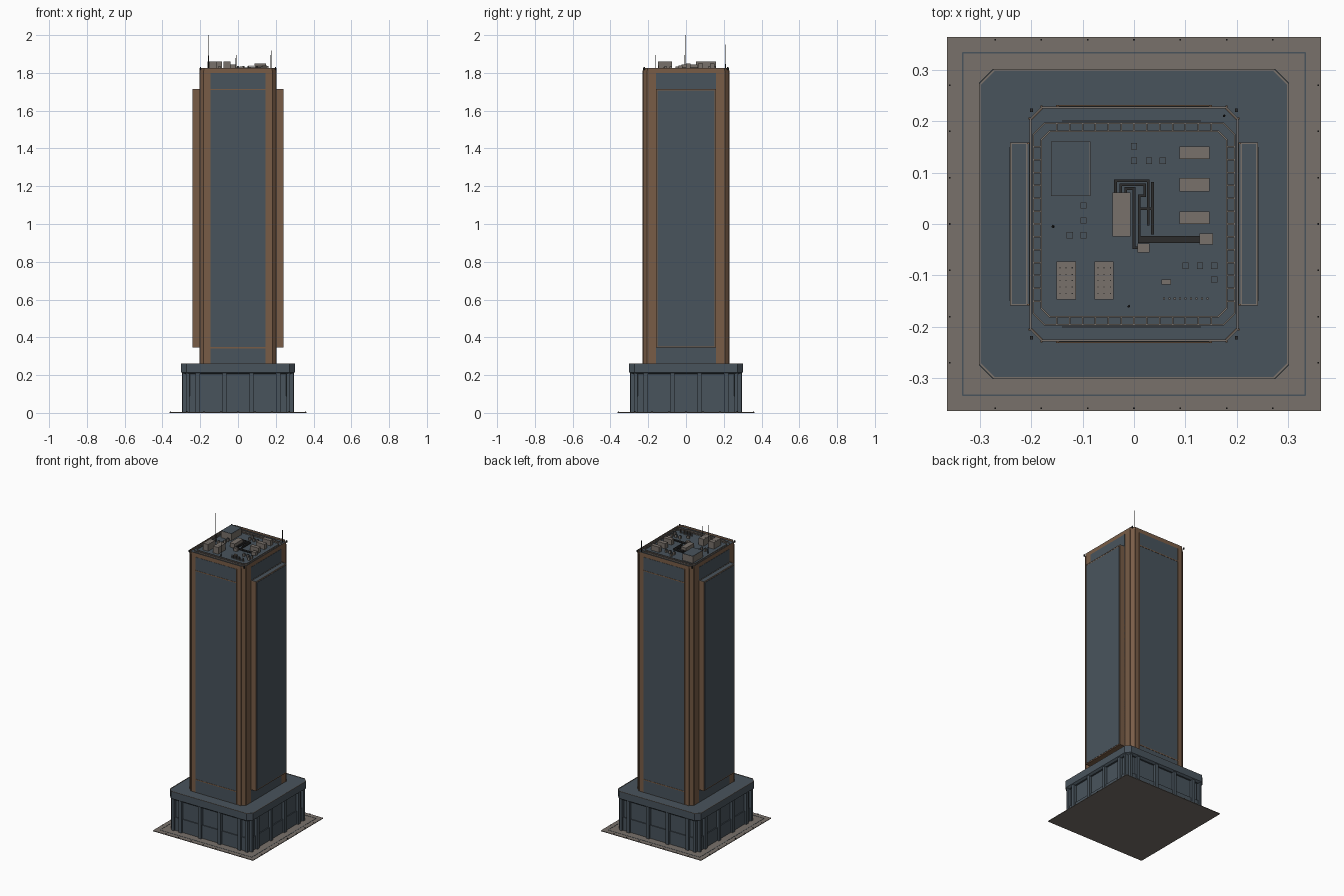
import bpy, bmesh, math
from mathutils import Vector

if "Cube" in bpy.data.objects:
    bpy.data.objects.remove(bpy.data.objects["Cube"])


def material(name, rgb):
    m = bpy.data.materials.new(name)
    m.diffuse_color = (*rgb, 1)
    m.use_nodes = True
    m.node_tree.nodes["Principled BSDF"].inputs["Base Color"].default_value = m.diffuse_color
    return m


BLUE = material("slate_blue", (0.066, 0.088, 0.108))
BROWN = material("bronze_brown", (0.19, 0.108, 0.062))
GREY = material("warm_grey", (0.19, 0.165, 0.145))
DARK = material("dark_metal", (0.025, 0.025, 0.025))


def finish(name, bm, mat):
    bmesh.ops.recalc_face_normals(bm, faces=bm.faces)
    me = bpy.data.meshes.new(name)
    bm.to_mesh(me)
    bm.free()
    me.materials.append(mat)
    ob = bpy.data.objects.new(name, me)
    bpy.context.collection.objects.link(ob)
    return ob


def boxes(name, mat, items):
    """One object from boxes given as (x0, x1, y0, y1, z0, z1)."""
    bm = bmesh.new()
    for x0, x1, y0, y1, z0, z1 in items:
        vs = bmesh.ops.create_cube(bm, size=1)["verts"]
        for v in vs:
            v.co = Vector(((x0 + x1) / 2 + v.co.x * (x1 - x0),
                           (y0 + y1) / 2 + v.co.y * (y1 - y0),
                           (z0 + z1) / 2 + v.co.z * (z1 - z0)))
    return finish(name, bm, mat)


def octagon(a, b, c):
    return [(a, c - b), (a, b - c), (a - c, b), (c - a, b),
            (-a, b - c), (-a, c - b), (c - a, -b), (a - c, -b)]


def prism(name, mat, a, b, c, z0, z1, a1=None, b1=None):
    """Box with chamfered corners, optionally flaring towards the top."""
    bm = bmesh.new()
    lo = [bm.verts.new((x, y, z0)) for x, y in octagon(a, b, c)]
    hi = [bm.verts.new((x, y, z1)) for x, y in octagon(a1 or a, b1 or b, c)]
    bm.faces.new(lo)
    bm.faces.new(hi)
    for i in range(8):
        j = (i + 1) % 8
        bm.faces.new((lo[i], lo[j], hi[j], hi[i]))
    return finish(name, bm, mat)


def ring(name, mat, a, b, c, w, z0, z1):
    """Chamfered rectangular rim of width w."""
    bm = bmesh.new()
    loops = []
    for d, z in ((0, z0), (0, z1), (w, z1), (w, z0)):
        loops.append([bm.verts.new((x, y, z)) for x, y in octagon(a - d, b - d, c - d * 0.586)])
    for k in range(4):
        p, q = loops[k], loops[(k + 1) % 4]
        for i in range(8):
            j = (i + 1) % 8
            bm.faces.new((p[i], p[j], q[j], q[i]))
    return finish(name, bm, mat)


def four(b):
    """Repeat a front-side box on all four sides of the square base."""
    x0, x1, y0, y1, z0, z1 = b
    return [b, (x0, x1, -y1, -y0, z0, z1), (y0, y1, x0, x1, z0, z1), (-y1, -y0, x0, x1, z0, z1)]


# Pavement with inlaid line and bollards
boxes("pavement", GREY, [(-.363, .363, -.363, .363, 0, .004)])
boxes("pavement_inlay", BLUE, four((-.333, .333, -.334, -.331, .004, .005)))
boxes("bollards", DARK, [q for x in (-.27, -.18, -.09, 0, .09, .18, .27)
                         for q in four((x - .0015, x + .0015, -.36, -.357, .004, .009))])

# Podium: recessed wall, pillars and overhanging top
prism("podium_wall", BLUE, .278, .278, .025, .004, .22)
pillars = []
for x in (-.213, -.071, .071, .213):
    pillars += four((x - .011, x + .011, -.296, -.27, .004, .218))
boxes("podium_pillars", BLUE, pillars)
prism("podium_corner_plinth", BLUE, .284, .284, .025, .004, .09)
corner = []
for sx in (-1, 1):
    x0, x1 = sorted((sx * .258, sx * .274))
    corner += four((x0, x1, -.294, -.265, .004, .218))
boxes("podium_corner_pillars", BLUE, corner)
prism("podium_top_underside", BLUE, .288, .288, .026, .205, .215, .301, .301)
prism("podium_top", BLUE, .301, .301, .028, .215, .26)
ring("podium_edge", GREY, .301, .301, .028, .004, .26, .262)

# Tower shaft with glazed fronts
prism("tower_shaft", BROWN, .203, .228, .023, .26, 1.812)
glass, trims = [], []
for s in (-1, 1):
    y0, y1 = sorted((s * .226, s * .2295))
    glass.append((-.147, .147, y0, y1, .262, 1.80))
    y0, y1 = sorted((s * .228, s * .231))
    for z in (.345, 1.712):
        trims.append((-.147, .147, y0, y1, z - .003, z + .003))
    for x in (-.149, .149):
        trims.append((x - .003, x + .003, y0, y1, .262, 1.80))
    x0, x1 = sorted((s * .20, s * .2045))
    glass.append((x0, x1, -.158, .158, .262, 1.80))
boxes("tower_glazing", BLUE, glass)
boxes("tower_trim", BROWN, trims)

# Corner ribs
ribs = []
for sx in (-1, 1):
    for sy in (-1, 1):
        ribs.append((sx * .18 - .002, sx * .18 + .002, sy * .228 - .002, sy * .228 + .002, .26, 1.812))
        ribs.append((sx * .203 - .002, sx * .203 + .002, sy * .205 - .002, sy * .205 + .002, .26, 1.812))
boxes("corner_ribs", BROWN, ribs)

# Projecting side bays
for s, side in ((-1, "left"), (1, "right")):
    def bx(x0, x1, *r):
        return (*sorted((s * x0, s * x1)), *r)
    boxes(side + "_bay", BROWN, [bx(.2, .240, -.158, .158, .345, 1.712)])
    boxes(side + "_bay_glazing", BLUE, [bx(.236, .2415, -.15, .15, .352, 1.706),
                                        bx(.203, .238, -.155, .155, 1.70, 1.7135)])
    boxes(side + "_bay_rim", GREY, [bx(.237, .241, -.158, .158, 1.711, 1.716),
                                    bx(.207, .210, -.158, .158, 1.711, 1.716),
                                    bx(.207, .241, -.158, -.155, 1.711, 1.716),
                                    bx(.207, .241, .155, .158, 1.711, 1.716)])

# Roof deck, parapet and cleaning track
prism("roof_deck", BLUE, .2, .225, .023, 1.81, 1.816)
ring("parapet", BROWN, .203, .228, .023, .004, 1.80, 1.824)
ring("parapet_cap", GREY, .203, .228, .023, .004, 1.824, 1.827)
ring("track_outer", GREY, .197, .197, .022, .003, 1.816, 1.823)
ring("track_inner", GREY, .182, .182, .018, .003, 1.816, 1.823)
ties = []
for i in range(-6, 7):
    ties += four((i * .025 - .0015, i * .025 + .0015, -.195, -.181, 1.816, 1.821))
boxes("track_ties", GREY, ties)
boxes("track_rails", GREY, [(-.14, .13, y - .001, y + .001, 1.816, 1.824) for y in (-.2, .2)])
boxes("corner_lamps", DARK, [(sx * .199 - .003, sx * .199 + .003, sy * .221 - .003, sy * .221 + .003, 1.816, 1.83)
                             for sx in (-1, 1) for sy in (-1, 1)])

# Rooftop plant
Z = 1.816
boxes("plant_room", GREY, [(-.161, -.085, .054, .16, Z, 1.859)])
boxes("plant_room_roof", BLUE, [(-.160, -.086, .055, .159, 1.858, 1.861)])
boxes("cooling_units", GREY, [(-.151, -.113, -.147, -.073, Z, 1.86), (-.077, -.04, -.147, -.073, Z, 1.86),
                              (.088, .147, .126, .151, Z, 1.85), (.088, .147, .063, .089, Z, 1.85),
                              (.088, .147, 0, .024, Z, 1.85)])
boxes("cooling_unit_grilles", DARK, [(x - .001, x + .001, y - .001, y + .001, 1.859, 1.8605)
                                     for cx in (-.132, -.058) for x in (cx - .012, cx, cx + .012)
                                     for y in (-.135, -.122, -.11, -.098, -.085)])
boxes("pump_housing", GREY, [(-.042, -.007, -.024, .061, Z, 1.845), (.127, .154, -.04, -.018, Z, 1.838),
                             (.007, .03, -.055, -.038, Z, 1.835), (.053, .072, -.118, -.108, Z, 1.83)])
vents = [(0, .151), (0, .123), (.029, .123), (.056, .123), (-.098, .036), (-.098, .007), (-.125, -.022),
         (-.098, -.022), (.1, -.081), (.128, -.081), (.156, -.081), (.156, -.108)]
boxes("roof_vents", GREY, [(x - .006, x + .006, y - .006, y + .006, Z, 1.834) for x, y in vents])
boxes("roof_vent_caps", BLUE, [(x - .005, x + .005, y - .005, y + .005, 1.833, 1.836) for x, y in vents])
boxes("vent_posts", GREY, [(.056 + i * .0106, .060 + i * .0106, -.147, -.143, Z, 1.84) for i in range(9)])

# Pipe runs
paths = [[(-.036, .055), (-.036, .084), (.028, .084), (.028, 0)],
         [(-.026, .055), (-.026, .076), (.021, .076), (.021, .055), (.01, .055), (.01, -.026), (.13, -.028)],
         [(-.016, .055), (-.016, .069), (0, .069), (0, -.046), (.01, -.046)],
         [(.036, .079), (.036, -.018)], [(.01, -.032), (.13, -.034)], [(.01, .03), (.036, .03)]]
pipes = []
for p in paths:
    for (ax, ay), (cx, cy) in zip(p, p[1:]):
        pipes.append((min(ax, cx) - .0025, max(ax, cx) + .0025,
                      min(ay, cy) - .0025, max(ay, cy) + .0025, 1.822, 1.828))
boxes("roof_pipes", DARK, pipes)


# Antennas
def mast(name, x, y, r, z0, z1, mat):
    bm = bmesh.new()
    bmesh.ops.create_cone(bm, cap_ends=True, segments=8, radius1=r, radius2=r * .7, depth=z1 - z0)
    bmesh.ops.translate(bm, verts=bm.verts, vec=(x, y, (z0 + z1) / 2))
    finish(name, bm, mat)


mast("tall_antenna", -.157, -.005, .0015, Z, 2.0, DARK)
mast("tall_antenna_base", -.157, -.005, .003, Z, 1.895, DARK)
mast("corner_antenna", .175, .21, .0025, Z, 1.895, DARK)
mast("corner_antenna_tip", .175, .21, .0012, 1.89, 1.95, DARK)
mast("middle_antenna", -.01, -.16, .0025, Z, 1.895, DARK)
